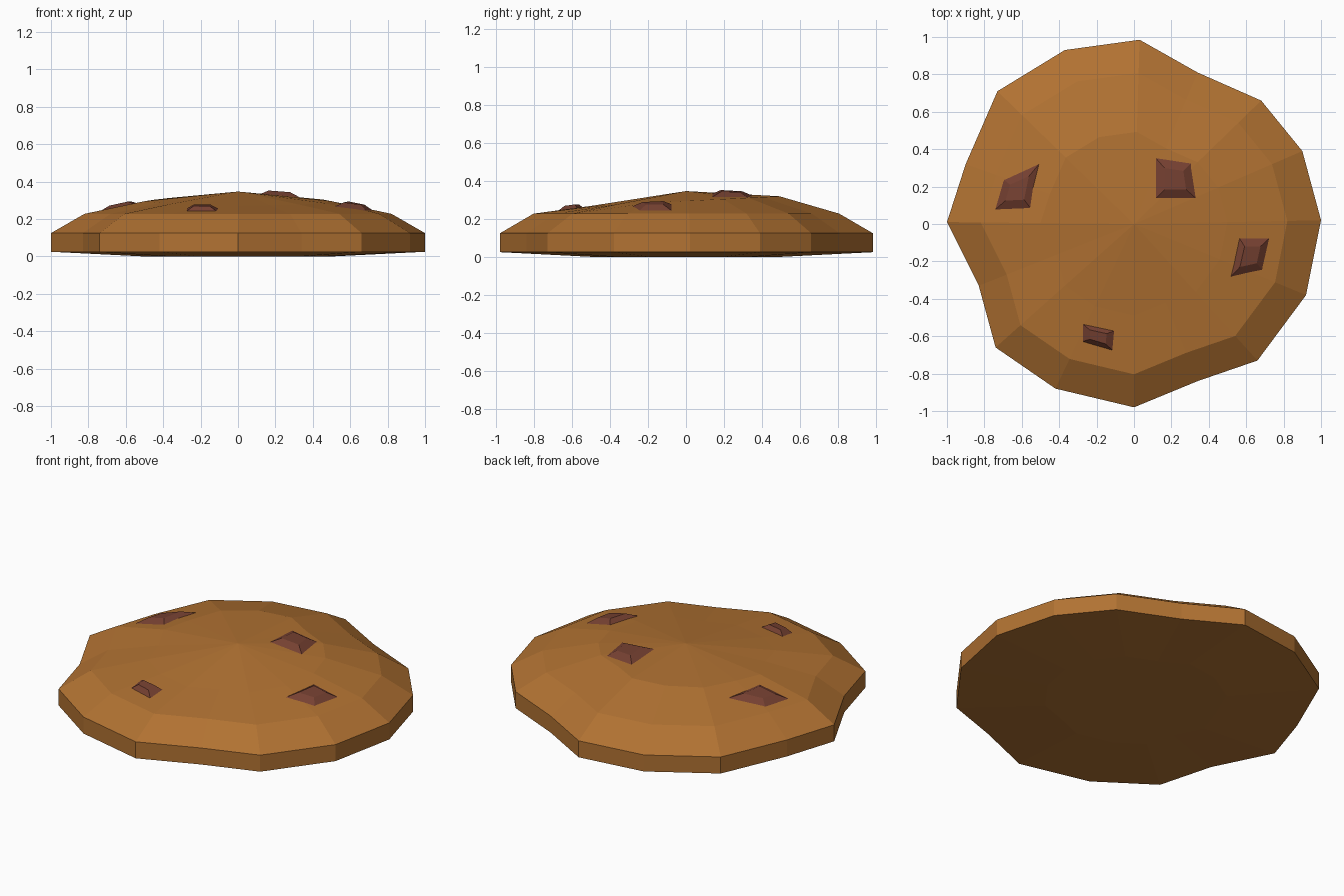
import bpy, bmesh
from mathutils import Vector
from mathutils.bvhtree import BVHTree

if "Cube" in bpy.data.objects:
    bpy.data.objects.remove(bpy.data.objects["Cube"])


def material(name, color):
    m = bpy.data.materials.new(name)
    m.diffuse_color = (*color, 1)
    m.use_nodes = True
    m.node_tree.nodes["Principled BSDF"].inputs["Base Color"].default_value = m.diffuse_color
    return m


def add_object(name, bm, mat):
    bmesh.ops.recalc_face_normals(bm, faces=bm.faces)
    me = bpy.data.meshes.new(name)
    bm.to_mesh(me)
    me.materials.append(mat)
    ob = bpy.data.objects.new(name, me)
    bpy.context.collection.objects.link(ob)


def loft(bm, rings):
    for a, b in zip(rings, rings[1:]):
        n = len(a)
        for i in range(n):
            j = (i + 1) % n
            bm.faces.new((a[i], a[j], b[j], b[i]))


def fan(bm, ring, co):
    tip = bm.verts.new(co)
    for i in range(len(ring)):
        bm.faces.new((ring[i], ring[(i + 1) % len(ring)], tip))


dough = material("baked dough", (0.44, 0.168, 0.032))
chocolate = material("chocolate", (0.18, 0.052, 0.031))

# Irregular sixteen-sided rim
outline = [(1.0, .02), (.90, .39), (.68, .66), (.34, .81), (.03, .985), (-.37, .93),
           (-.73, .71), (-.90, .32), (-1.0, .01), (-.83, -.33), (-.74, -.66),
           (-.42, -.88), (0, -.98), (.34, -.84), (.66, -.73), (.92, -.38)]

# Cookie body: flat base, upright rim, bevelled shoulder, uneven dome
bm = bmesh.new()
rings = []
for scale, z, tilt in [(.5, 0, 0), (1, .025, 0), (1, .125, 0), (.82, .228, 0), (.5, .295, .05)]:
    rings.append([bm.verts.new((x * scale, y * scale, z + tilt * y * scale))
                  for x, y in outline])
loft(bm, rings)
bm.faces.new(rings[0])
fan(bm, rings[-1], (0, 0, .347))
bm.normal_update()
surface = BVHTree.FromBMesh(bm)
add_object("cookie_body", bm, dough)

# Chocolate chips: tapered four-sided lumps sitting on the dome
chips = [
    [(-.75, .07), (-.55, .08), (-.50, .33), (-.70, .24)],
    [(.11, .13), (.34, .13), (.31, .33), (.11, .36)],
    [(.51, -.29), (.69, -.25), (.73, -.07), (.56, -.07)],
    [(-.28, -.63), (-.11, -.68), (-.10, -.57), (-.28, -.53)],
]


def on_dome(p, lift):
    hit = surface.ray_cast(Vector((p.x, p.y, 1)), Vector((0, 0, -1)))[0]
    return (p.x, p.y, hit.z + lift)


for k, quad in enumerate(chips):
    bm = bmesh.new()
    pts = [Vector(p) for p in quad]
    mid = sum(pts, Vector((0, 0))) / 4
    low = [bm.verts.new(on_dome(p, -.004)) for p in pts]
    high = [bm.verts.new(on_dome(mid.lerp(p, .5), .024)) for p in pts]
    loft(bm, [low, high])
    bm.faces.new(high)
    bm.faces.new(low[::-1])
    add_object(f"chocolate_chip_{k + 1}", bm, chocolate)
